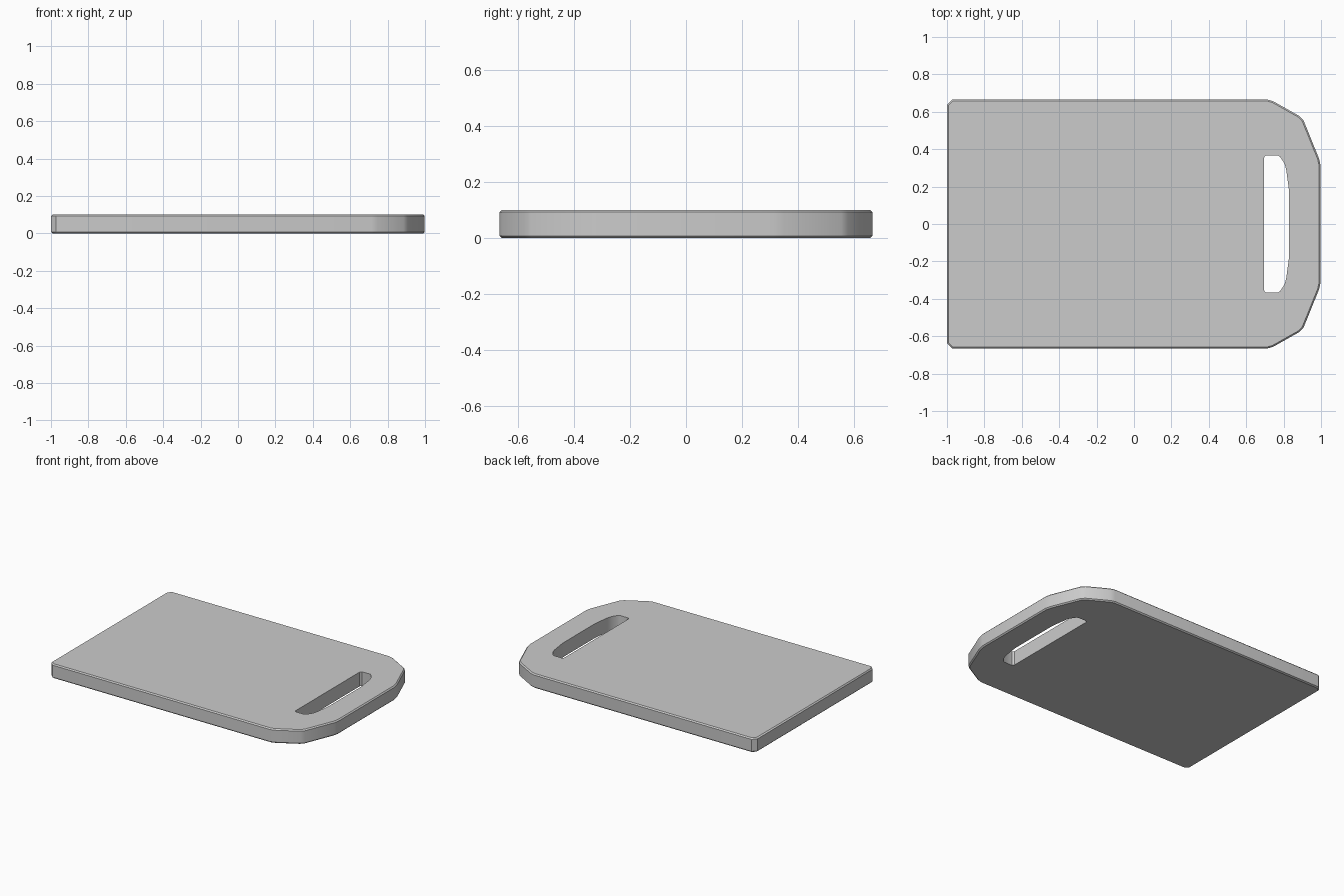
import bpy, bmesh, math
from mathutils import Vector

if "Cube" in bpy.data.objects:
    bpy.data.objects.remove(bpy.data.objects["Cube"])

HEIGHT, RIM = 0.10, 0.008


def mirrored(half):
    """Close a half outline (y > 0, left to right) across the x axis."""
    return [Vector(p) for p in half] + [Vector((x, -y)) for x, y in reversed(half)]


def inset(loop, d):
    """Move a clockwise outline inwards by d."""
    result = []
    for i, p in enumerate(loop):
        a = (p - loop[i - 1]).normalized()
        b = (loop[(i + 1) % len(loop)] - p).normalized()
        na, nb = Vector((a.y, -a.x)), Vector((b.y, -b.x))
        result.append(p + (na + nb) * d / (1 + na.dot(nb)))
    return result


def ring(bm, loop, z):
    return [bm.verts.new((p.x, p.y, z)) for p in loop]


def bridge(bm, a, b):
    n = len(a)
    for i in range(n):
        j = (i + 1) % n
        bm.faces.new((a[i], a[j], b[j], b[i]))


def cap(bm, *rings):
    edges = []
    for r in rings:
        for i in range(len(r)):
            edges.append(bm.edges.get((r[i - 1], r[i])))
    bmesh.ops.triangle_fill(bm, edges=edges, use_beauty=True)


outline = mirrored([(-1, 0.638), (-0.973, 0.665), (0.715, 0.665), (0.745, 0.656),
                    (0.885, 0.577), (0.907, 0.553), (0.99, 0.348), (0.998, 0.31)])
slot = mirrored([(0.695, 0.355), (0.705, 0.367), (0.768, 0.367), (0.782, 0.358),
                 (0.805, 0.322), (0.813, 0.295), (0.827, 0.195), (0.829, 0.165)])

bm = bmesh.new()

# outer wall with chamfered rims
small = inset(outline, RIM)
outer = [ring(bm, small, 0), ring(bm, outline, RIM),
         ring(bm, outline, HEIGHT - RIM), ring(bm, small, HEIGHT)]
for lower, upper in zip(outer, outer[1:]):
    bridge(bm, lower, upper)

# handle slot wall
inner = [ring(bm, slot, 0), ring(bm, slot, HEIGHT)]
bridge(bm, *inner)

# top and bottom faces around the slot
cap(bm, outer[0], inner[0])
cap(bm, outer[-1], inner[1])
bmesh.ops.recalc_face_normals(bm, faces=bm.faces[:])

mesh = bpy.data.meshes.new("cutting_board")
bm.to_mesh(mesh)
bm.free()
board = bpy.data.objects.new("cutting_board", mesh)
bpy.context.collection.objects.link(board)
bpy.context.view_layer.objects.active = board
board.select_set(True)
bpy.ops.object.shade_smooth_by_angle(angle=math.radians(35))
